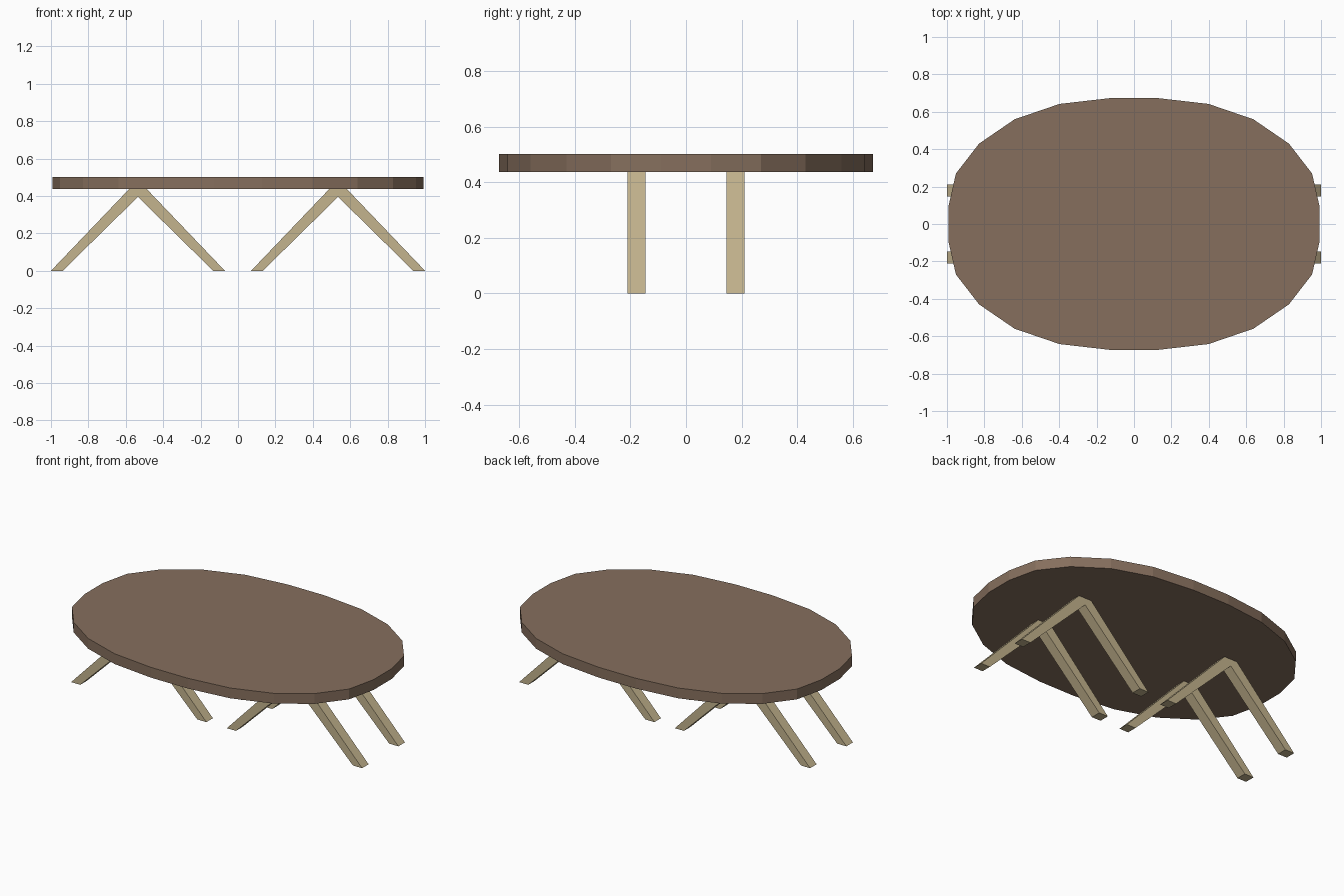
import bpy, bmesh

if "Cube" in bpy.data.objects:
    bpy.data.objects.remove(bpy.data.objects["Cube"])


def material(name, color):
    m = bpy.data.materials.new(name)
    m.diffuse_color = (*color, 1)
    m.use_nodes = True
    m.node_tree.nodes["Principled BSDF"].inputs["Base Color"].default_value = m.diffuse_color
    return m


dark_wood = material("dark wood", (0.238, 0.159, 0.110))
light_wood = material("light wood", (0.55, 0.455, 0.27))


def prism(name, outline, offset, mat):
    """Extrude a closed outline along an offset vector."""
    bm = bmesh.new()
    face = bm.faces.new([bm.verts.new(p) for p in outline])
    ext = bmesh.ops.extrude_face_region(bm, geom=[face])
    verts = [g for g in ext["geom"] if isinstance(g, bmesh.types.BMVert)]
    bmesh.ops.translate(bm, verts=verts, vec=offset)
    bmesh.ops.recalc_face_normals(bm, faces=bm.faces)
    mesh = bpy.data.meshes.new(name)
    bm.to_mesh(mesh)
    bm.free()
    mesh.materials.append(mat)
    ob = bpy.data.objects.new(name, mesh)
    bpy.context.collection.objects.link(ob)
    return ob


# Oval 24-sided top, from one quadrant mirrored around
quad = [(0.993, 0.09), (0.952, 0.27), (0.828, 0.43),
        (0.638, 0.56), (0.398, 0.642), (0.128, 0.673)]
half = quad + [(-x, y) for x, y in reversed(quad)]
oval = half + [(-x, -y) for x, y in half]
prism("table_top", [(x, y, 0.438) for x, y in oval], (0, 0, 0.064), dark_wood)

# Four inverted-V leg frames
v_shape = [(-0.465, 0), (-0.402, 0), (0, 0.395), (0.402, 0),
           (0.465, 0), (0.046, 0.438), (-0.046, 0.438)]
for side, cx in (("left", -0.535), ("right", 0.535)):
    for end, y in (("front", -0.21), ("back", 0.146)):
        prism(f"{end}_{side}_leg_frame", [(cx + x, y, z) for x, z in v_shape],
              (0, 0.064, 0), light_wood)
